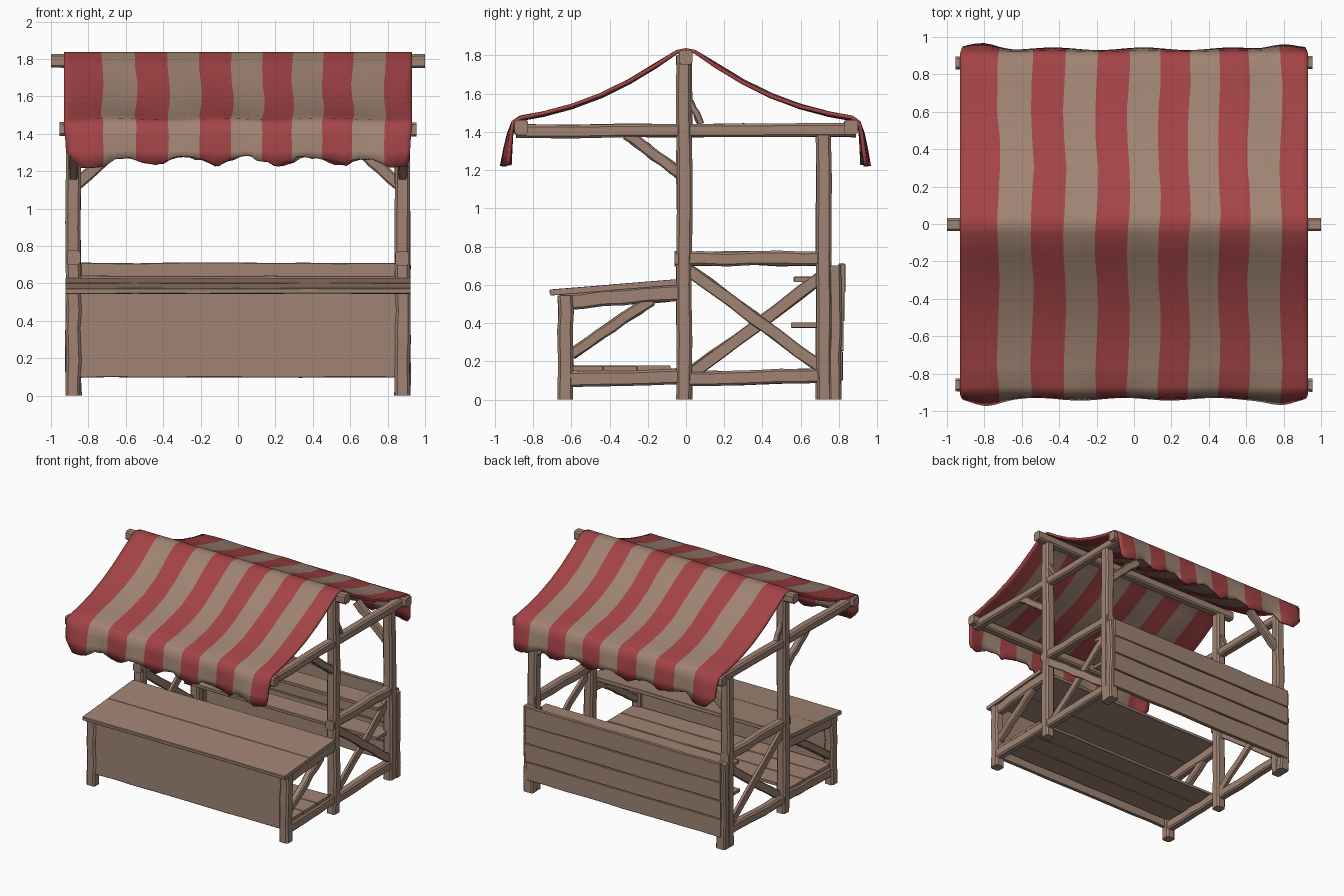
import bpy, bmesh, math, random
from mathutils import Vector

if "Cube" in bpy.data.objects:
    bpy.data.objects.remove(bpy.data.objects["Cube"])
random.seed(4)

def material(name, rgb):
    m = bpy.data.materials.new(name)
    m.diffuse_color = (*rgb, 1)
    m.use_nodes = True
    m.node_tree.nodes["Principled BSDF"].inputs["Base Color"].default_value = m.diffuse_color
    return m

WOOD = material("tan wood and canvas", (0.35, 0.23, 0.172))
RED = material("red canvas", (0.37, 0.057, 0.061))

def finish(name, bm, mats, angle):
    me = bpy.data.meshes.new(name)
    bm.to_mesh(me)
    bm.free()
    for m in mats:
        me.materials.append(m)
    ob = bpy.data.objects.new(name, me)
    bpy.context.collection.objects.link(ob)
    bpy.ops.object.select_all(action='DESELECT')
    ob.select_set(True)
    bpy.context.view_layer.objects.active = ob
    bpy.ops.object.shade_smooth_by_angle(angle=math.radians(angle))
    return ob

def beam(name, a, b, w, h, roll=0.0, wobble=0.004, segs=6, chamfer=0.17):
    """Hand-hewn timber from a to b: w across (x, or y for beams along x), h in depth."""
    a, b = Vector(a), Vector(b)
    d = (b - a).normalized()
    side = Vector((0, math.cos(roll), math.sin(roll))) if abs(d.x) > 0.3 else Vector((1, 0, 0))
    up = d.cross(side).normalized()
    c = min(w, h) * chamfer
    x, y = w / 2, h / 2
    sec = [(x, y - c), (x - c, y), (c - x, y), (-x, y - c),
           (-x, c - y), (c - x, -y), (x - c, -y), (x, c - y)]
    bm = bmesh.new()
    rings = []
    for i in range(segs + 1):
        p = a.lerp(b, i / segs)
        k = 1 + random.uniform(-1, 1) * wobble * 8
        o1, o2 = (random.uniform(-1, 1) * wobble for _ in range(2))
        rings.append([bm.verts.new(p + side * (u * k + o1) + up * (v * k + o2)) for u, v in sec])
    for r, q in zip(rings, rings[1:]):
        for j in range(8):
            n = (j + 1) % 8
            bm.faces.new((r[j], r[n], q[n], q[j]))
    bm.faces.new(rings[0][::-1])
    bm.faces.new(rings[-1])
    bmesh.ops.recalc_face_normals(bm, faces=bm.faces)
    return finish(name, bm, [WOOD], 32)

def plank(name, y, z, w, h, half, roll=0.0, wobble=0.002):
    beam(name, (-half, y, z), (half, y, z), w, h, roll, wobble, 10, 0.12)

# Side frames, mirrored left and right
for s, tag in ((-1, "left"), (1, "right")):
    X = 0.88 * s
    def side(name, y1, z1, y2, z2, w, h, dx=0.0):
        beam(f"{tag}_{name}", (X + dx * s, y1, z1), (X + dx * s, y2, z2), w, h)
    side("front_post", -0.63, 0, -0.63, 0.545, 0.08, 0.08)
    side("middle_post", -0.01, 0, -0.01, 1.80, 0.08, 0.08)
    side("back_post", 0.72, 0, 0.72, 1.39, 0.08, 0.08)
    side("back_short_post", 0.78, 0, 0.78, 0.70, 0.085, 0.065)
    side("front_floor_rail", -0.63, 0.105, 0.0, 0.122, 0.065, 0.08)
    side("back_floor_rail", 0.0, 0.108, 0.74, 0.125, 0.065, 0.075)
    side("counter_rail", -0.65, 0.512, 0.0, 0.562, 0.065, 0.085)
    side("counter_brace", -0.60, 0.24, -0.18, 0.52, 0.05, 0.06)
    side("upper_rail", -0.06, 0.735, 0.76, 0.738, 0.07, 0.075)
    side("cross_brace_a", 0.0, 0.69, 0.70, 0.17, 0.03, 0.065, 0.014)
    side("cross_brace_b", 0.03, 0.14, 0.72, 0.65, 0.03, 0.065, -0.014)
    side("roof_rail", -0.89, 1.402, 0.89, 1.408, 0.07, 0.07)
    side("roof_brace", -0.02, 1.17, -0.31, 1.39, 0.05, 0.06)
    side("ridge_brace", 0.02, 1.56, 0.08, 1.44, 0.04, 0.035)
    beam(f"{tag}_back_brace", (0.86 * s, 0.72, 1.13), (0.58 * s, 0.72, 1.38), 0.05, 0.065)

# Long roof beams
beam("ridge_beam", (-1, -0.005, 1.788), (1, -0.005, 1.788), 0.07, 0.075, segs=10, wobble=0.003)
for s, tag in ((-1, "front"), (1, "back")):
    beam(f"{tag}_eave_beam", (-0.955, 0.862 * s, 1.424), (0.955, 0.862 * s, 1.424),
         0.07, 0.075, segs=10, wobble=0.003)

# Tilted counter top and front panel
slope = math.atan(0.08)
plank("counter_top_front", -0.545, 0.573, 0.332, 0.03, 0.922, slope, 0.001)
plank("counter_top_back", -0.215, 0.600, 0.332, 0.03, 0.922, slope, 0.001)
plank("front_panel", -0.64, 0.325, 0.03, 0.455, 0.85, 0, 0.001)

# Back wall, floor and shelves
for i in range(4):
    plank(f"back_wall_plank_{i}", 0.803 + 0.004 * i, 0.10 + 0.153 * (i + 0.5), 0.032, 0.150, 0.89)
for i in range(3):
    plank(f"floor_plank_{i}", -0.52 + 0.175 * i, 0.164, 0.172, 0.025, 0.90)
plank("upper_shelf", 0.66, 0.628, 0.19, 0.025, 0.88)
plank("lower_shelf", 0.645, 0.388, 0.19, 0.025, 0.88)

# Striped canvas awning draped over the ridge and eaves
edges = [-0.93, -0.725, -0.545, -0.37, -0.2, -0.03, 0.135, 0.295, 0.455, 0.615, 0.785, 0.93]
half = [(0, 1.838), (0.05, 1.828), (0.16, 1.757), (0.3, 1.672), (0.45, 1.598), (0.6, 1.542),
        (0.75, 1.502), (0.87, 1.480), (0.912, 1.456), (0.925, 1.39), (0.932, 1.31), (0.937, 1.24)]
profile = [(-y, z, i) for i, (y, z) in reversed(list(enumerate(half)))]
profile += [(y, z, i) for i, (y, z) in enumerate(half)][1:]
PER = 5
cols = [edges[k] + (edges[k + 1] - edges[k]) * j / PER for k in range(11) for j in range(PER)] + [edges[-1]]
bm = bmesh.new()
grid = []
for y, z, i in profile:
    row = []
    sg = -1 if y < 0 else 1
    drop = max(0, i - 8) / 3                      # 0 at the eave, 1 at the hem
    for c, x in enumerate(cols):
        inner = 0 < c < len(cols) - 1
        xx = x + (0.008 * math.sin(9 * y + 2.3 * x) + random.uniform(-0.003, 0.003) if inner else 0)
        flare = math.exp(-((abs(x) - 0.80) / 0.10) ** 2)
        yy = y + sg * drop * (0.03 * flare + 0.007 * math.sin(13 * x + sg))
        zz = z
        if 1 < i < 8:
            zz += 0.005 * math.sin(11 * x + 4 * y)
        if i == len(half) - 1:                    # ragged, scalloped hem
            zz += 0.018 - 0.022 * math.cos(2 * math.pi * (x + 0.45) / 0.335) + random.uniform(-0.012, 0.012)
            zz -= 0.03 * flare
            zz = max(zz, 1.222)
            if not inner:
                zz += 0.02
        if not inner:
            xx -= math.copysign(0.015 * drop, x)
        row.append(bm.verts.new((xx, yy, zz)))
    grid.append(row)
for r, q in zip(grid, grid[1:]):
    for c in range(len(cols) - 1):
        f = bm.faces.new((r[c], r[c + 1], q[c + 1], q[c]))
        f.material_index = 1 if (c // PER) % 2 == 0 else 0
awning = finish("striped_awning", bm, [WOOD, RED], 60)
mod = awning.modifiers.new("cloth thickness", 'SOLIDIFY')
mod.thickness = 0.02
mod.offset = -1
